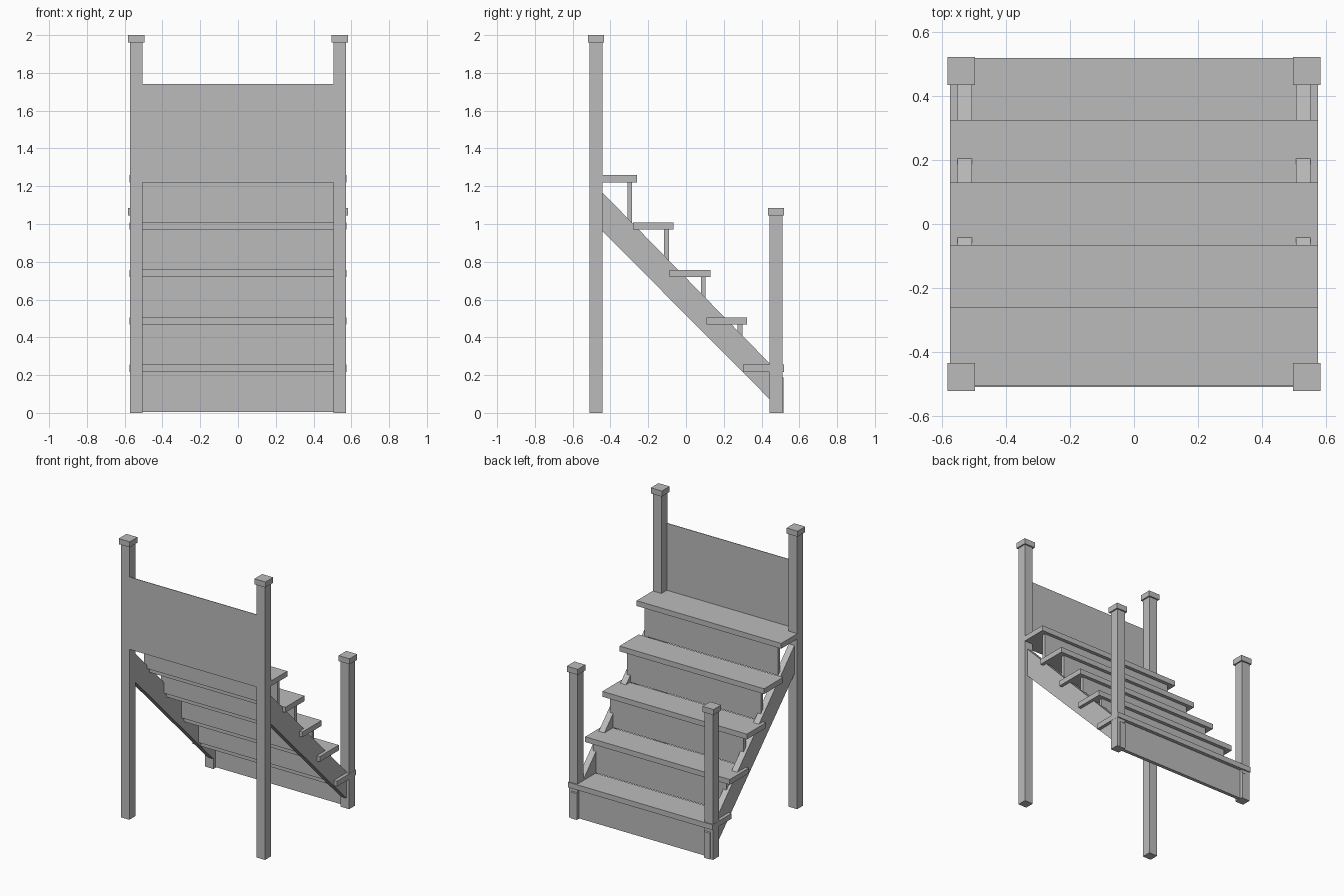
import bpy

old = bpy.data.objects.get("Cube")
if old:
    bpy.data.objects.remove(old, do_unlink=True)

# Single plain grey finish
grey = bpy.data.materials.new("plain_grey")
grey.use_nodes = True
color = (0.5, 0.5, 0.5, 1)
grey.diffuse_color = color
grey.node_tree.nodes["Principled BSDF"].inputs["Base Color"].default_value = color


def prism(name, profile, place, lo, hi):
    """Extrude a flat outline from lo to hi; place(a, b, t) maps it into space."""
    n = len(profile)
    verts = [place(a, b, t) for t in (lo, hi) for a, b in profile]
    faces = [tuple(range(n)), tuple(range(n, 2 * n))]
    faces += [(i, (i + 1) % n, (i + 1) % n + n, i + n) for i in range(n)]
    mesh = bpy.data.meshes.new(name)
    mesh.from_pydata(verts, [], faces)
    obj = bpy.data.objects.new(name, mesh)
    bpy.context.collection.objects.link(obj)
    mesh.materials.append(grey)
    # Make all faces point outward
    import bmesh
    bm = bmesh.new()
    bm.from_mesh(mesh)
    bmesh.ops.recalc_face_normals(bm, faces=bm.faces)
    bm.to_mesh(mesh)
    bm.free()
    return obj


def along_x(a, b, t):
    return (t, a, b)


def along_z(a, b, t):
    return (a, b, t)


def box(name, x, y, z):
    outline = [(x[0], y[0]), (x[1], y[0]), (x[1], y[1]), (x[0], y[1])]
    return prism(name, outline, along_z, *z)


POST_X, POST_Y = 0.5385, 0.4765
HALF_POST, HALF_CAP = 0.0335, 0.0435
INNER = POST_X - HALF_POST
FRONT = -POST_Y - HALF_POST + 0.002
TREAD_X, THICK = 0.5735, 0.038
STEP_RUN, STEP_RISE = 0.1945, 0.251

# Newel posts with square caps, and sloping stringers
for side, s in (("left", 1), ("right", -1)):
    for end, y, top in (("front", -POST_Y, 2.0), ("back", POST_Y, 1.085)):
        for part, h, z in (("post", HALF_POST, (0, top - 0.04)),
                           ("cap", HALF_CAP, (top - 0.04, top))):
            box(f"{end}_{side}_{part}", (s * POST_X - h, s * POST_X + h),
                (y - h, y + h), z)
    slope = [(-0.475, 1.2), (-0.475, 0.995), (0.515, 0.0), (0.515, 0.188)]
    prism(f"{side}_stringer", slope, along_x, *sorted((s * INNER, s * 0.55)))

# Treads and risers, from the lowest step upwards
for i in range(5):
    back = 0.518 - i * STEP_RUN
    top = 0.255 + i * STEP_RISE
    if i < 4:
        box(f"tread_{i + 1}", (-TREAD_X, TREAD_X), (back - 0.216, back),
            (top - THICK, top))
    else:
        # The top tread is notched between the tall posts
        notch = -POST_Y + HALF_POST
        half = [(TREAD_X, back), (TREAD_X, notch), (INNER, notch), (INNER, FRONT)]
        outline = half + [(-x, y) for x, y in reversed(half)]
        prism("top_tread", outline, along_z, top - THICK, top)
    riser_x = INNER if i == 0 else 0.53
    box(f"riser_{i + 1}", (-riser_x, riser_x), (back - 0.05, back - 0.025),
        (max(0, top - STEP_RISE), top - THICK))

# Thin panel closing the high end between the tall posts
box("end_panel", (-INNER, INNER), (FRONT, FRONT + 0.004), (1.259, 1.74))
